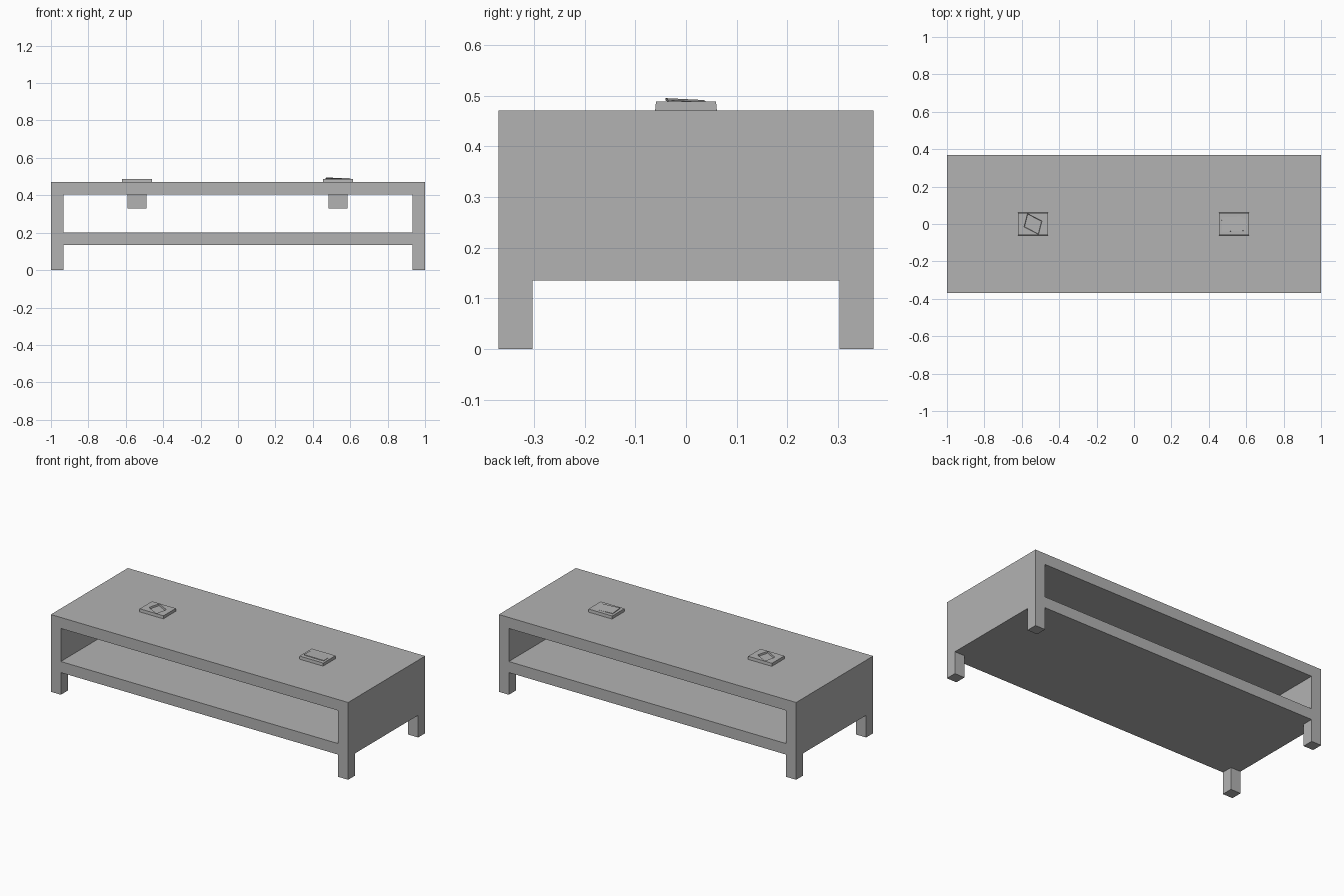
import bpy, bmesh
from mathutils import Matrix

cube = bpy.data.objects.get("Cube")
if cube:
    bpy.data.objects.remove(cube, do_unlink=True)

GREY = (0.45, 0.45, 0.45, 1)
mat = bpy.data.materials.new("plain grey")
mat.use_nodes = True
mat.diffuse_color = GREY
mat.node_tree.nodes["Principled BSDF"].inputs["Base Color"].default_value = GREY

DEPTH = 0.37        # half depth of the table
TOP = 0.47          # height of the table top
PANEL = 0.067       # board thickness
BASE = 0.135        # underside of the lower shelf


def finish(name, bm):
    bmesh.ops.recalc_face_normals(bm, faces=bm.faces)
    mesh = bpy.data.meshes.new(name)
    bm.to_mesh(mesh)
    bm.free()
    mesh.materials.append(mat)
    obj = bpy.data.objects.new(name, mesh)
    bpy.context.collection.objects.link(obj)
    return obj


def add_box(bm, lo, hi):
    size = [b - a for a, b in zip(lo, hi)]
    mid = [(a + b) / 2 for a, b in zip(lo, hi)]
    matrix = Matrix.Translation(mid) @ Matrix.Diagonal((*size, 1))
    return bmesh.ops.create_cube(bm, size=1, matrix=matrix)["verts"]


def box(name, lo, hi):
    bm = bmesh.new()
    add_box(bm, lo, hi)
    return finish(name, bm)


# Open frame: top, lower shelf and both side panels as one rectangular tube
def rectangle(bm, y, half_width, low, high):
    return [bm.verts.new((x * half_width, y, z))
            for x, z in ((-1, low), (1, low), (1, high), (-1, high))]


bm = bmesh.new()
loops = [rectangle(bm, -DEPTH, 1, BASE, TOP),
         rectangle(bm, DEPTH, 1, BASE, TOP),
         rectangle(bm, DEPTH, 1 - PANEL, BASE + PANEL, TOP - PANEL),
         rectangle(bm, -DEPTH, 1 - PANEL, BASE + PANEL, TOP - PANEL)]
for k, loop in enumerate(loops):
    after = loops[(k + 1) % 4]
    for i in range(4):
        j = (i + 1) % 4
        bm.faces.new((loop[i], loop[j], after[j], after[i]))
finish("table_frame", bm)

# Four short square legs
for sx, side in ((-1, "right"), (1, "left")):
    for sy, end in ((-1, "front"), (1, "back")):
        xs = sorted((sx, sx * (1 - PANEL)))
        ys = sorted((sy * DEPTH, sy * (DEPTH - PANEL)))
        box(f"{end}_{side}_leg", (xs[0], ys[0], 0), (xs[1], ys[1], BASE))

# Blocks hanging below the top
for x, side in ((-0.54, "right"), (0.535, "left")):
    box(f"{side}_hanging_block", (x - 0.05, -0.08, 0.33),
        (x + 0.05, 0.0, TOP - PANEL))


# Low tapered trays on the top
def tray(name, x, recessed):
    bm = bmesh.new()
    add_box(bm, (x - 0.08, -0.061, TOP), (x + 0.08, 0.061, 0.488))
    for v in bm.verts:
        if v.co.z > TOP + 0.01:
            v.co.y *= 0.97
    if recessed:
        bm.faces.ensure_lookup_table()
        lid = max(bm.faces, key=lambda f: f.calc_center_median().z)
        bmesh.ops.inset_region(bm, faces=[lid], thickness=0.03)
        bmesh.ops.rotate(bm, verts=lid.verts, cent=lid.calc_center_median(),
                         matrix=Matrix.Rotation(-0.35, 3, "Z"))
        for v in lid.verts:
            v.co.x = x + (v.co.x - x) * 0.7
        bmesh.ops.inset_region(bm, faces=[lid], thickness=0.003, depth=-0.01)
    return finish(name, bm)


tray("right_tray", -0.54, True)
tray("left_tray", 0.535, False)

# Thin tilted cover on the left tray
cover = box("left_tray_cover", (-0.065, -0.038, -0.002), (0.065, 0.038, 0.002))
cover.location = (0.535, 0, 0.489)
cover.rotation_euler = (-0.05, 0.03, 0.04)
